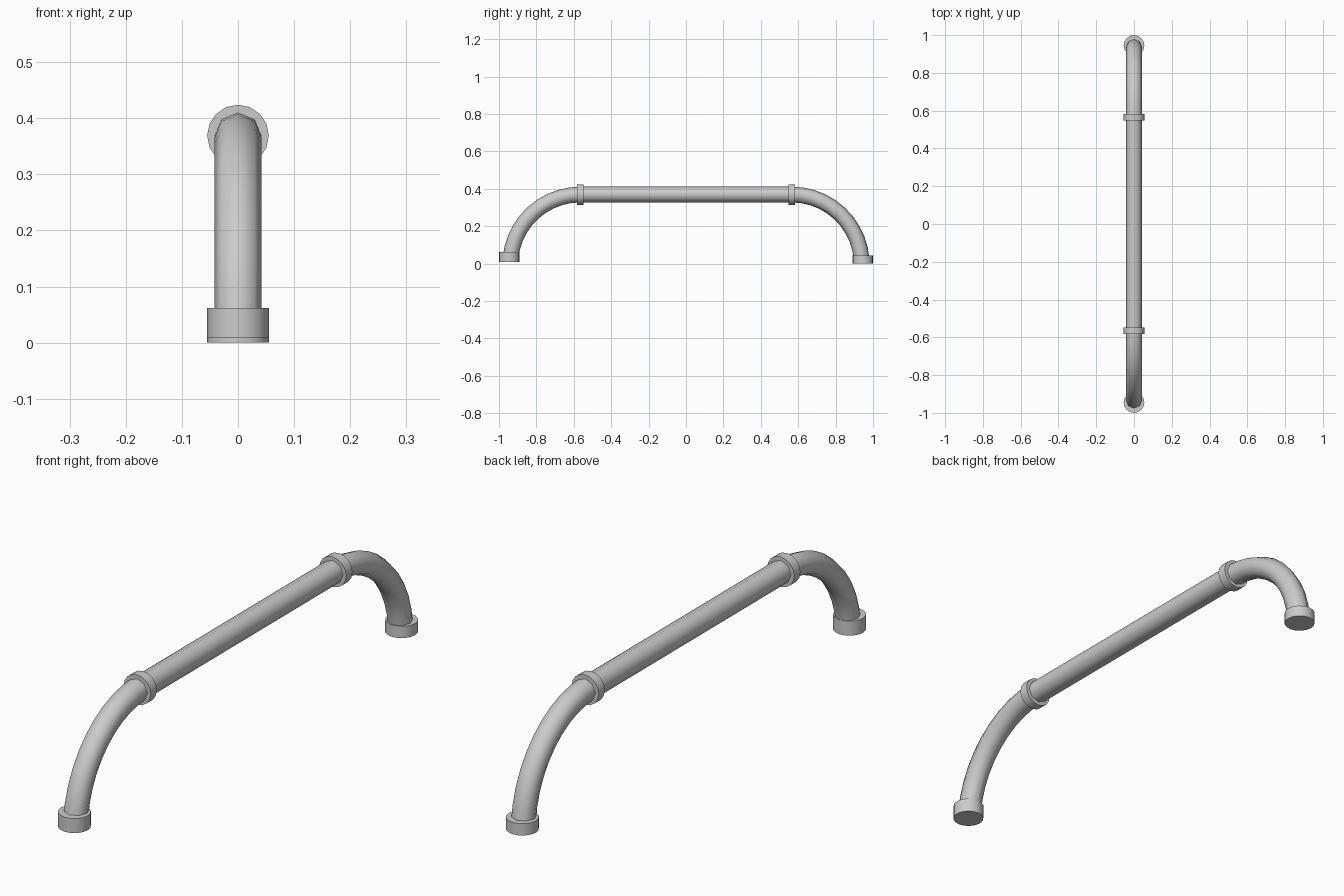
import bpy, bmesh, math
from mathutils import Vector

cube = bpy.data.objects.get("Cube")
if cube:
    bpy.data.objects.remove(cube)

metal = bpy.data.materials.new("light_grey_metal")
metal.use_nodes = True
GREY = (0.6, 0.6, 0.6, 1)
metal.diffuse_color = GREY
metal.node_tree.nodes["Principled BSDF"].inputs["Base Color"].default_value = GREY

BAR_Z = 0.369     # height of the bar's axis
JOINT_Y = 0.565   # where the bar meets the bends
BEND = 0.375      # bend radius
PIPE = 0.042
COLLAR = 0.055


def tube(name, path, radius, sides):
    """Sweep a capped ring along a path lying in the YZ plane."""
    bm = bmesh.new()
    rings = []
    for i, p in enumerate(path):
        tangent = (path[min(i + 1, len(path) - 1)] - path[max(i - 1, 0)]).normalized()
        side = Vector((1, 0, 0))
        up = side.cross(tangent)
        rings.append([bm.verts.new(p + radius * (math.sin(a) * side + math.cos(a) * up))
                      for a in (math.tau * k / sides for k in range(sides))])
    for a, b in zip(rings, rings[1:]):
        for k in range(sides):
            n = (k + 1) % sides
            bm.faces.new((a[k], a[n], b[n], b[k]))
    bm.faces.new(rings[0])
    bm.faces.new(rings[-1])
    bmesh.ops.recalc_face_normals(bm, faces=bm.faces)
    mesh = bpy.data.meshes.new(name)
    bm.to_mesh(mesh)
    bm.free()
    mesh.materials.append(metal)
    obj = bpy.data.objects.new(name, mesh)
    bpy.context.collection.objects.link(obj)
    bpy.ops.object.select_all(action='DESELECT')
    obj.select_set(True)
    bpy.context.view_layer.objects.active = obj
    bpy.ops.object.shade_smooth_by_angle(angle=math.radians(50))


# Straight grip
tube("straight_bar", [Vector((0, y, BAR_Z)) for y in (-JOINT_Y, JOINT_Y)], PIPE, 8)

# Bend, collar and foot at each end; the front foot sits slightly higher
for label, s, low, high in (("front", -1, 0.009, 0.062), ("back", 1, 0.0, 0.043)):
    steps = 10
    sweep = math.acos((low + 0.02 - BAR_Z + BEND) / BEND)
    bend = [Vector((0, s * (JOINT_Y + BEND * math.sin(t)), BAR_Z - BEND + BEND * math.cos(t)))
            for t in (sweep * i / steps for i in range(steps + 1))]
    tube(label + "_bend", bend, PIPE, 8)
    tube(label + "_collar", [Vector((0, s * JOINT_Y + d, BAR_Z)) for d in (-0.018, 0.018)], COLLAR, 16)
    tube(label + "_foot", [Vector((0, s * 0.945, z)) for z in (low, high)], COLLAR, 16)
